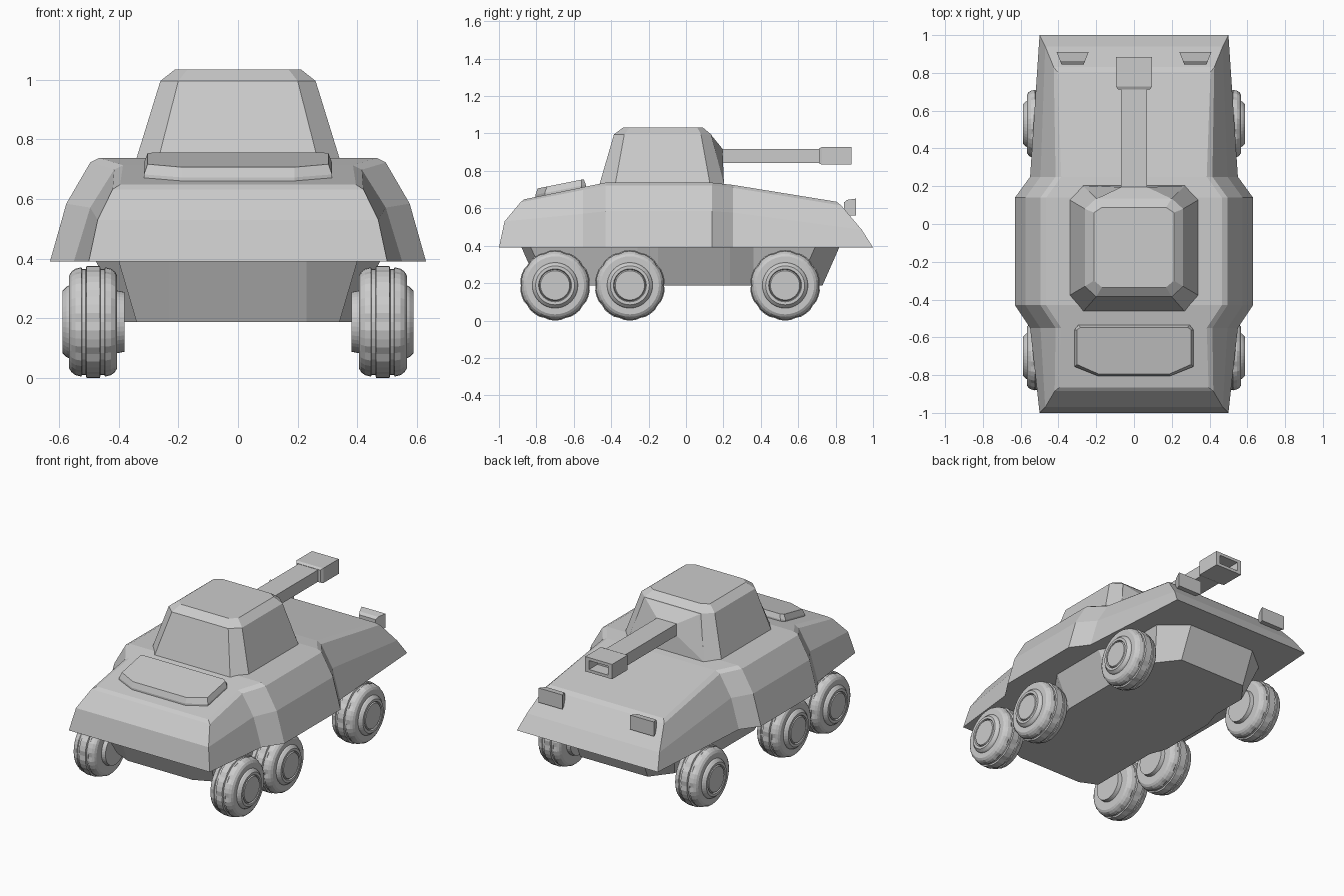
import bpy, bmesh, math


def loft(name, rings, caps="ngon"):
    """Skin a series of equal-length closed rings and cap both ends."""
    bm = bmesh.new()
    rows = [[bm.verts.new(p) for p in ring] for ring in rings]
    n = len(rows[0])
    for a, b in zip(rows, rows[1:]):
        for i in range(n):
            j = (i + 1) % n
            bm.faces.new((a[i], a[j], b[j], b[i]))
    for row in (rows[0], rows[-1]):
        if caps == "ngon":
            bm.faces.new(row)
        else:  # horizontal strips between mirrored halves
            for i in range(n // 2 - 1):
                bm.faces.new((row[i], row[i + 1], row[n - 2 - i], row[n - 1 - i]))
    bmesh.ops.recalc_face_normals(bm, faces=bm.faces[:])
    mesh = bpy.data.meshes.new(name)
    bm.to_mesh(mesh)
    bm.free()
    obj = bpy.data.objects.new(name, mesh)
    bpy.context.collection.objects.link(obj)
    return obj


def mirrored(half):
    """Complete a right-hand outline with its left-hand mirror."""
    return half + [(-p[0], *p[1:]) for p in reversed(half)]


def rect_y(y, x, z0, z1):
    return [(x, y, z0), (x, y, z1), (-x, y, z1), (-x, y, z0)]


def octagon(x, xc, y0, y0c, y1c, y1, z):
    return [(px, py, z) for px, py in
            mirrored([(xc, y0), (x, y0c), (x, y1c), (xc, y1)])]


# Upper hull: slanted end sections and a wider middle
def hull_section(y, w, top):
    return mirrored([(w, y, 0.39), (w - 0.055, y, 0.39 + 0.56 * (top - 0.39)),
                     (w - 0.135, y, top - 0.015), (w - 0.165, y, top)])


rear_end = mirrored([(0.5, -1, 0.39), (0.47, -0.97, 0.53),
                     (0.42, -0.885, 0.632), (0.395, -0.865, 0.648)])
front_end = mirrored([(0.5, 1, 0.39), (0.47, 0.94, 0.485),
                      (0.425, 0.83, 0.615), (0.405, 0.805, 0.635)])
loft("upper_hull", [rear_end,
                    hull_section(-0.55, 0.55, 0.713),
                    hull_section(-0.43, 0.63, 0.737),
                    hull_section(0.14, 0.63, 0.737),
                    hull_section(0.25, 0.55, 0.725),
                    front_end], caps="strip")


# Belly tub, narrowed beside the wheels
def belly_ring(z, dx, dy):
    half = [(0.23, -0.79 - dy), (0.34 + dx, -0.74 - dy), (0.34 + dx, -0.26),
            (0.38 + 1.6 * dx, -0.15), (0.38 + 1.6 * dx, 0.235),
            (0.34 + dx, 0.36), (0.34 + dx, 0.60 + dy), (0.24, 0.73 + dy)]
    return [(x, y, z) for x, y in mirrored(half)]


loft("belly", [belly_ring(0.188, 0, 0), belly_ring(0.392, 0.06, 0.09)])

# Turret with bevelled roof
loft("turret", [octagon(0.345, 0.27, -0.465, -0.38, 0.13, 0.205, 0.72),
                octagon(0.26, 0.2, -0.385, -0.33, 0.08, 0.135, 0.995),
                octagon(0.212, 0.17, -0.335, -0.30, 0.06, 0.088, 1.033)])

# Gun mount: turret front drawn out to the barrel root
loft("gun_mount", [[(0.27, 0.203, 0.73), (0.2, 0.133, 0.994),
                    (-0.2, 0.133, 0.994), (-0.27, 0.203, 0.73)],
                   rect_y(0.195, 0.07, 0.842, 0.918)])

# Gun barrel and hollow muzzle
loft("gun_barrel", [rect_y(0.15, 0.07, 0.842, 0.918),
                    rect_y(0.73, 0.07, 0.842, 0.918)])
loft("muzzle", [rect_y(0.712, 0.085, 0.84, 0.92),
                rect_y(0.728, 0.095, 0.833, 0.928),
                rect_y(0.885, 0.095, 0.833, 0.928),
                rect_y(0.885, 0.068, 0.852, 0.909),
                rect_y(0.80, 0.068, 0.852, 0.909)])


# Engine cover on the sloping rear deck
def cover_ring(inset, lift):
    half = [(0.19, -0.805 + inset), (0.315 - inset, -0.755 + inset),
            (0.315 - inset, -0.56), (0.295 - inset, -0.535 - inset)]
    return [(x, y, 0.713 + 0.2 * (y + 0.55) + lift) for x, y in mirrored(half)]


loft("engine_cover", [cover_ring(0, -0.02), cover_ring(0, 0.01),
                      cover_ring(0.012, 0.042)])

# Headlights
for side in (-1, 1):
    profile = [(0.845, 0.565), (0.845, 0.632), (0.862, 0.645),
               (0.91, 0.652), (0.91, 0.56)]
    loft("headlight", [[(side * (x + s * (y - 0.91) / 5), y, z) for y, z in profile]
                       for x, s in ((0.24, -2), (0.41, 2))])

# Wheels: turned profile of (x, radius, tread groove depth)
SEGMENTS = 40
wheel_profile = [(0.38, 0.085, 0), (0.38, 0.10, 0), (0.405, 0.105, 0),
                 (0.405, 0.155, 0), (0.412, 0.168, 0),
                 (0.425, 0.178, 0.005), (0.445, 0.183, 0.005), (0.448, 0.178, 0),
                 (0.460, 0.178, 0), (0.463, 0.188, 0.005),
                 (0.507, 0.188, 0.005), (0.510, 0.178, 0),
                 (0.522, 0.178, 0), (0.525, 0.183, 0.005), (0.545, 0.178, 0.005),
                 (0.558, 0.168, 0), (0.566, 0.155, 0), (0.566, 0.122, 0),
                 (0.574, 0.118, 0), (0.588, 0.104, 0), (0.588, 0.088, 0),
                 (0.578, 0.084, 0), (0.588, 0.078, 0)]


def wheel_ring(side, cy, x, r, groove):
    ring = []
    for k in range(SEGMENTS):
        a = math.tau * k / SEGMENTS
        rk = r - groove * (k % 2 == 0 and k % 4 == 0)
        ring.append((side * x, cy + rk * math.cos(a), 0.188 + rk * math.sin(a)))
    return ring


for side in (-1, 1):
    for label, cy in (("rear", -0.7), ("middle", -0.3), ("front", 0.53)):
        loft(label + "_wheel", [wheel_ring(side, cy, *p) for p in wheel_profile])
